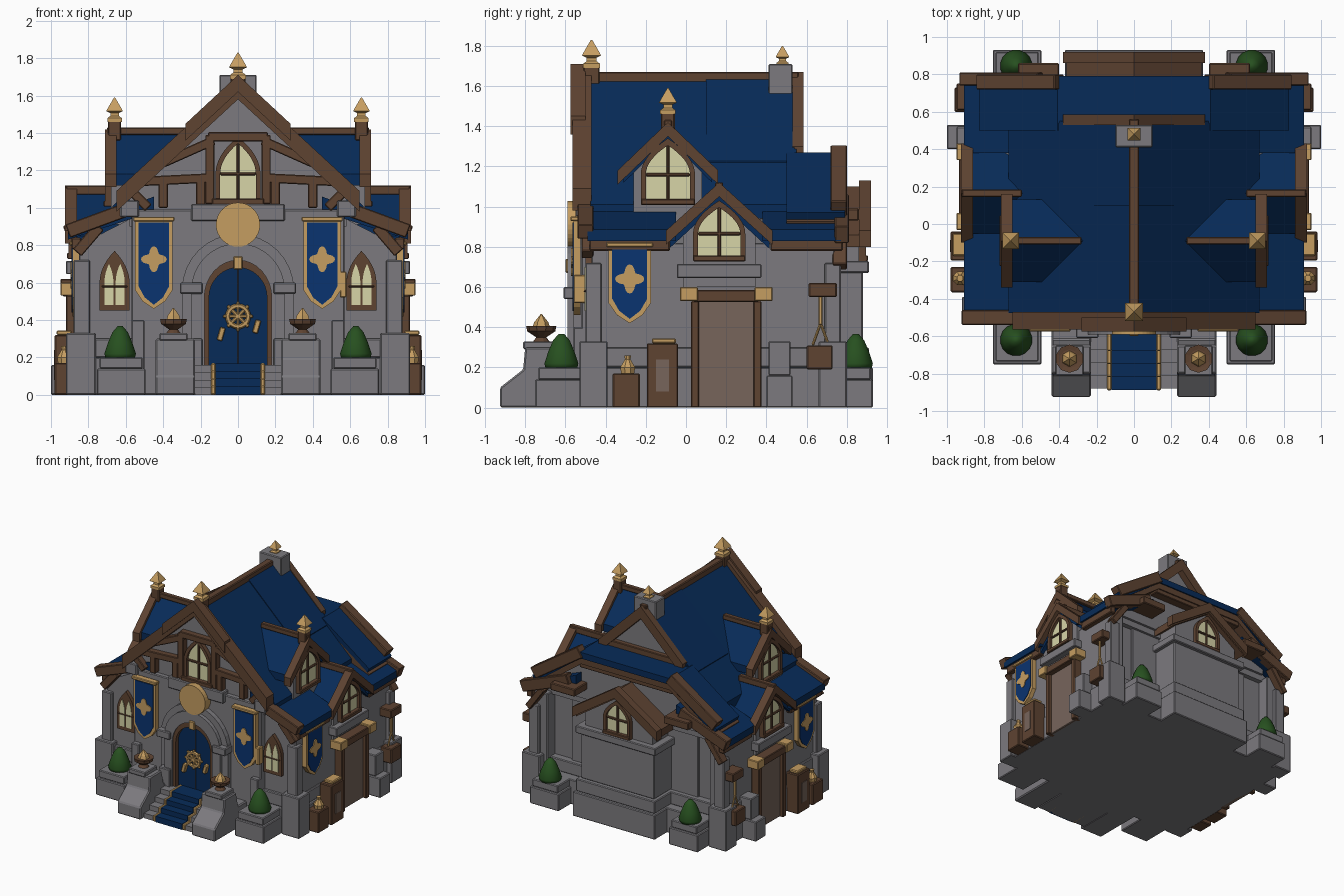
import bpy, bmesh, math
from mathutils import Matrix, Vector

cube = bpy.data.objects.get("Cube")
if cube:
    bpy.data.objects.remove(cube, do_unlink=True)


def material(name, *rgb):
    m = bpy.data.materials.new(name)
    m.use_nodes = True
    m.diffuse_color = (*rgb, 1)
    m.node_tree.nodes["Principled BSDF"].inputs["Base Color"].default_value = (*rgb, 1)
    return m


STONE = material("stone grey", .2, .195, .21)
ROOF = material("roof blue", .0022, .024, .098)
WOOD = material("dark wood", .112, .056, .031)
GOLD = material("gold", .56, .34, .12)
GLASS = material("window cream", .68, .66, .39)
LEAF = material("leaf green", .02, .08, .014)
CLOTH = material("banner blue", .003, .033, .16)
PALE = material("pale wood", .185, .13, .105)


def finish(name, mat, bm, matrix=Matrix(), bevel=0):
    bmesh.ops.recalc_face_normals(bm, faces=bm.faces)
    me = bpy.data.meshes.new(name)
    bm.to_mesh(me)
    bm.free()
    me.transform(matrix)
    me.materials.append(mat)
    ob = bpy.data.objects.new(name, me)
    bpy.context.collection.objects.link(ob)
    if bevel:
        b = ob.modifiers.new("bevel", 'BEVEL')
        b.width, b.segments = bevel, 1
    return ob


def face(angle, x=0, y=0):
    """Wall frame: u runs along the wall, v is up, w points outward."""
    return Matrix.Translation((x, y, 0)) @ Matrix.Rotation(math.radians(angle), 4, 'Z') @ Matrix.Rotation(math.pi / 2, 4, 'X')


def box(name, mat, x, y, z, bevel=0.006):
    bm = bmesh.new()
    bmesh.ops.create_cube(bm, size=1)
    for v in bm.verts:
        v.co = [a[0] + (c + .5) * (a[1] - a[0]) for a, c in zip((x, y, z), v.co)]
    return finish(name, mat, bm, bevel=bevel)


def pair(name, mat, x, y, z):
    for s in (-1, 1):
        box(name, mat, sorted((s * x[0], s * x[1])), y, z)


def prism(name, mat, pts, M, w0, w1, bevel=0):
    bm = bmesh.new()
    f = bm.faces.new([bm.verts.new((u, v, w0)) for u, v in pts])
    ext = bmesh.ops.extrude_face_region(bm, geom=[f])["geom"]
    bmesh.ops.translate(bm, vec=(0, 0, w1 - w0), verts=[g for g in ext if isinstance(g, bmesh.types.BMVert)])
    return finish(name, mat, bm, M, bevel)


def beam(name, mat, p, q, width, M, w0, w1):
    p, q = Vector(p), Vector(q)
    n = (q - p).normalized().orthogonal() * width / 2
    prism(name, mat, [p + n, q + n, q - n, p - n], M, w0, w1, .005)


def gable(name, mat, half, apex, eave, thick, M, w0, w1):
    prism(name, mat, [(-half, eave), (0, apex), (half, eave), (half, eave - thick),
                      (0, apex - thick), (-half, eave - thick)], M, w0, w1)


def arch(w, z0, zs, zt, pointed=True, n=8):
    half = []
    for i in range(n + 1):
        t = i / n if pointed else math.sin(math.pi / 2 * i / n)
        half.append((w * (1 - t * t) if pointed else w * math.sqrt(1 - t * t), zs + (zt - zs) * t))
    right = [(w, z0)] + half
    return right + [(-u, v) for u, v in reversed(right[:-1])]


def window(M, w, z0, z1, rim=.025):
    zs = z0 + (z1 - z0) * .45
    inner = arch(w - rim, z0 + rim, zs, z1 - rim * 1.4)
    prism("window_frame", WOOD, arch(w, z0, zs, z1) + inner[::-1], M, 0, .035)
    prism("window_pane", GLASS, inner, M, 0, .012)
    for p, q in (((0, z0), (0, z1 - rim)), ((-w + rim, zs), (w - rim, zs))):
        beam("window_bar", WOOD, p, q, .016, M, 0, .025)
    beam("window_sill", WOOD, (-w, z0 + rim / 2), (w, z0 + rim / 2), rim * 1.2, M, 0, .045)


def lathe(name, mat, profile, loc, n, smooth=False):
    bm = bmesh.new()
    rings = [[bm.verts.new((r * math.cos(a), r * math.sin(a), z)) for a in
              [math.tau * (k + .5) / n for k in range(n)]] for r, z in profile]
    for a, b in zip(rings, rings[1:]):
        for k in range(n):
            bm.faces.new((a[k], a[(k + 1) % n], b[(k + 1) % n], b[k]))
    bm.faces.new(rings[0])
    bm.faces.new(rings[-1])
    ob = finish(name, mat, bm, Matrix.Translation(loc))
    if smooth:
        ob.data.shade_smooth()


def finial(x, y, z, h):
    lathe("finial", GOLD, [(h * r, h * t) for r, t in ((.42, 0), (.42, .15), (.25, .24), (.25, .36),
          (.48, .44), (.4, .55), (.03, 1))], (x, y, z), 4)


def banner(M, w, z0, z1):
    def shield(g):
        a, b, t = w - g, z0 + g * 1.2, z1 - g
        return [(-a, t), (-a, b + .1), (-a * .6, b + .04), (0, b), (a * .6, b + .04), (a, b + .1), (a, t)]
    prism("banner_trim", GOLD, shield(0), M, 0, .035)
    prism("banner_cloth", CLOTH, shield(.018), M, .03, .04)
    emblem = []
    for k in range(40):
        a = math.tau * k / 40
        r = w * .54 * (1 + .28 * math.cos(4 * a))
        emblem.append((r * math.cos(a), (z0 + z1) / 2 + .025 + r * math.sin(a)))
    prism("banner_emblem", GOLD, emblem, M, .04, .046)
    beam("banner_rod", GOLD, (-w - .01, z1), (w + .01, z1), .024, M, 0, .05)


F, B = face(0), face(180)

# Stone body with recessed rear corners, plinth and gable walls
box("wing_walls", STONE, (-.85, .85), (-.47, .64), (0, .82))
pair("rear_corner_wall", STONE, (.73, .85), (.6, .74), (0, .82))
box("center_walls", STONE, (-.57, .57), (-.52, .66), (0, .99))
box("plinth", STONE, (-.88, .88), (-.52, .77), (0, .2))
box("upper_plinth", STONE, (-.865, .865), (-.495, .7), (.2, .3))
prism("gable_wall", STONE, [(-.58, .9), (.58, .9), (.58, 1.05), (0, 1.62), (-.58, 1.05)], F, -.53, .48)
prism("wing_wall_tops", STONE, [(-.85, .8), (.85, .8), (.5, .98), (-.5, .98)], F, -.68, .47)
prism("rear_wall_top", STONE, [(-.72, .85), (.72, .85), (.72, .94), (.4, 1.16), (-.4, 1.16), (-.72, .94)], F, -.7, -.5)
for y in (-.5, .69):
    pair("corner_buttress", STONE, (.79, .88), (y, y + .08), (0, .72))
    pair("buttress_foot", STONE, (.76, .92), (y - .03, y + .11), (0, .33))
pair("front_pilaster", STONE, (.5, .57), (-.56, -.5), (0, .4))
pair("gable_corbel", STONE, (.53, .63), (-.55, -.47), (.95, 1.04))
pair("side_block", STONE, (.84, 1), (.4, .53), (0, .16))
pair("side_block_cap", STONE, (.84, .95), (.41, .52), (.16, .33))

# Rear bay with window and little roof
for half, y, z in ((.37, .93, (0, .2)), (.355, .91, (.2, .3)), (.33, .88, (.3, .68)), (.36, .91, (.67, .73))):
    box("rear_bay", STONE, (-half, half), (.6, y), z)
prism("rear_bay_gable", STONE, [(-.3, .7), (.3, .7), (.3, .84), (0, 1.05), (-.3, .84)], B, .6, .86)
gable("rear_bay_roof", WOOD, .36, 1.1, .86, .06, B, .6, .9)
gable("rear_bay_verge", WOOD, .38, 1.13, .88, .08, B, .86, .92)
window(face(180, 0, .86), .12, .73, 1.02)

# Main roof, wing roofs and rear roof
gable("main_roof", ROOF, .67, 1.65, 1.01, .07, F, -.55, .475)
gable("roof_course", ROOF, .45, 1.66, 1.226, .06, F, -.54, -.1)
for s in (-1, 1):
    # The wing roof stops on both sides of the lower dormer
    for w0, w1 in ((.05, .49), (-.77, -.38)):
        prism("wing_roof", ROOF, [(s * .45, 1.06), (s * .91, .885), (s * .91, .83), (s * .45, .98)], F, w0, w1)
    beam("wing_verge", WOOD, (s * .57, 1.0), (s * .91, .875), .075, F, .46, .54)
    beam("wing_bracket", WOOD, (s * .86, .76), (s * .74, .9), .06, F, .46, .52)
    beam("rear_wing_verge", WOOD, (s * .5, 1.02), (s * .92, .86), .09, B, .74, .81)
    beam("rear_wing_bracket", WOOD, (s * .87, .7), (s * .74, .88), .05, B, .73, .8)
    beam("rear_roof_verge", WOOD, (s * .4, 1.27), (s * .82, .99), .09, B, .72, .8)
    for y0, y1 in ((-.48, -.08), (.42, .78)):
        box("eave_beam", WOOD, sorted((s * .84, s * .89)), (y0, y1), (.78, .84))
    box("rear_bracket", WOOD, sorted((s * .4, s * .62)), (.66, .86), (.93, .99))
rear_line = [(-.83, .97), (-.41, 1.27), (.41, 1.27), (.83, .97)]
for name, mat, top, bottom, w0 in (("rear_roof", ROOF, 0, .05, .79), ("rear_soffit", WOOD, .045, .1, .78)):
    prism(name, mat, [(u, v - top) for u, v in rear_line] + [(u * .97, v - bottom) for u, v in reversed(rear_line)],
          F, -w0, -.5)
beam("rear_tie_beam", WOOD, (-.42, 1.17), (.42, 1.17), .07, B, .68, .77)
gable("rear_verge", WOOD, .38, 1.67, 1.3, .1, B, .53, .585)
beam("rear_collar", WOOD, (-.36, 1.29), (.36, 1.29), .05, B, .52, .57)
box("ridge_beam", WOOD, (-.028, .028), (-.55, .56), (1.61, 1.67))
box("chimney", STONE, (-.1, .1), (.41, .53), (1.4, 1.71))
finial(0, .48, 1.7, .1)
finial(0, -.47, 1.69, .14)
box("front_finial_post", WOOD, (-.04, .04), (-.51, -.43), (1.6, 1.7))

# Front gable timbers
gable("front_verge", WOOD, .65, 1.69, 1.09, .11, F, .47, .565)
gable("front_verge_cap", WOOD, .28, 1.71, 1.45, .09, F, .5, .575)
beam("front_collar", WOOD, (-.16, 1.38), (.16, 1.38), .05, F, .47, .53)
beam("sill_beam", WOOD, (-.14, 1.03), (.14, 1.03), .04, F, .47, .54)
for s in (-1, 1):
    for name, p, q in (("gable_post", (s * .15, 1.02), (s * .15, 1.39)), ("gable_brace", (s * .13, 1.36), (s * .4, 1.24)),
                       ("gable_rail", (s * .14, 1.16), (s * .54, 1.14)), ("gable_stud", (s * .2, 1), (s * .2, 1.16)),
                       ("gable_stud", (s * .4, 1), (s * .4, 1.16)), ("gable_foot", (s * .48, 1.0), (s * .6, 1.12))):
        beam(name, WOOD, p, q, .05, F, .47, .53)
window(face(0, 0, -.49), .12, 1.02, 1.38)
box("front_ledge", STONE, (-.25, .25), (-.55, -.48), (.93, 1.02))
disc = [(.118 * math.cos(k * math.tau / 32), .91 + .118 * math.sin(k * math.tau / 32)) for k in range(32)]
prism("gold_disc", GOLD, disc, F, .5, .59)

# Entrance arch and door
prism("outer_arch", STONE, arch(.3, .12, .56, .86, False) + arch(.24, .12, .56, .8, False)[::-1], F, .5, .56)
prism("inner_arch", STONE, arch(.25, .12, .56, .81, False) + arch(.18, .12, .52, .72, False)[::-1], F, .5, .59)
prism("door_frame", WOOD, arch(.185, .12, .52, .72, False) + arch(.155, .12, .52, .68, False)[::-1], F, .5, .58)
prism("front_door", ROOF, arch(.16, .12, .52, .69, False), F, .5, .545)
beam("door_seam", WOOD, (0, .13), (0, .68), .008, F, .54, .548)
pair("door_impost", STONE, (.19, .31), (-.61, -.5), (.54, .6))
pair("door_pier", STONE, (.19, .29), (-.61, -.5), (0, .3))
box("keystone", GOLD, (-.025, .025), (-.6, -.53), (.67, .74))
bpy.ops.mesh.primitive_torus_add(major_radius=.055, minor_radius=.014, major_segments=20, minor_segments=6,
                                 location=(0, -.57, .42), rotation=(math.pi / 2, 0, 0))
wheel = bpy.context.object
wheel.name = "door_wheel"
wheel.data.materials.append(GOLD)
for k in range(4):
    d = Vector((math.cos(k * math.pi / 4), math.sin(k * math.pi / 4))) * .08
    beam("wheel_spoke", GOLD, Vector((0, .42)) - d, Vector((0, .42)) + d, .018, F, .56, .58)
for u, v in ((-.1, .32), (.09, .36)):
    beam("door_handle", GOLD, (u, v - .03), (u + .02, v + .04), .03, F, .54, .575)
box("wall_lantern", GOLD, (.545, .58), (-.56, -.5), (.52, .66))

# Steps with carpet
for i in range(4):
    y, z = -.88 + i * .07, (i + 1) * .04
    box("step", STONE, (-.23, .23), (y, -.5), (0, z), 0)
    box("carpet", ROOF, (-.12, .12), (y - .008, -.52), (z - .04, z + .008), 0)
    pair("carpet_edge", GOLD, (.12, .145), (y - .009, -.52), (z - .04, z + .009))

for s in (-1, 1):
    # Stair pedestals with fire bowls
    prism("stair_pedestal", STONE, [(-.925, 0), (-.925, .1), (-.81, .19), (-.8, .3), (-.65, .3), (-.62, .18), (-.5, .18), (-.5, 0)],
          face(90, s * .335), -.105, .105, .008)
    box("pedestal_cap", STONE, (s * .345 - .075, s * .345 + .075), (-.81, -.65), (.29, .33))
    lathe("fire_bowl", WOOD, [(.04, 0), (.025, .02), (.07, .05), (.075, .075), (.05, .07)], (s * .345, -.72, .33), 10)
    lathe("flame", GOLD, [(.045, 0), (.035, .03), (.003, .07)], (s * .345, -.72, .395), 6)
    # Planters
    for y0, y1, by in ((-.75, -.48, -.62), (.7, .93, .845)):
        box("planter", STONE, (s * .625 - .13, s * .625 + .13), (y0, y1), (0, .14))
        box("planter_rim", STONE, (s * .625 - .115, s * .625 + .115), (y0 + .015, y1 - .01), (.14, .2))
        lathe("bush", LEAF, [(.08, 0), (.086, .025), (.066, .085), (.042, .14), (.014, .172)], (s * .63, by, .195), 16, True)
    # Front banners and wing windows
    banner(face(0, s * .45, -.525), .1, .46, .94)
    M = face(0, s * .66, -.47)
    prism("wing_window_frame", WOOD, arch(.08, .45, .6, .77), M, -.01, .03)
    for u in (-.03, .03):
        prism("lancet_pane", GLASS, arch(.024, .48, .6, .7), M @ Matrix.Translation((u, 0, 0)), .02, .035)
    beam("lancet_bar", WOOD, (-.07, .58), (.07, .58), .01, M, .02, .04)

    # Upper dormer
    M = face(90 * s, 0, -.09)
    gable("upper_dormer_roof", ROOF, .22, 1.39, 1.18, .06, M, .15, .67)
    gable("upper_dormer_verge", WOOD, .25, 1.42, 1.18, .07, M, .65, .71)
    prism("upper_dormer_wall", STONE, [(-.17, .91), (.17, .91), (.17, 1.17), (0, 1.34), (-.17, 1.17)], M, .4, .68)
    beam("upper_dormer_ridge", WOOD, (0, 1.39), (0, 1.43), .04, M, .28, .7)
    box("finial_post", WOOD, (s * .66 - .035, s * .66 + .035), (-.125, -.055), (1.36, 1.47))
    window(face(90 * s, s * .675, -.09), .135, 1.01, 1.34)
    finial(s * .66, -.09, 1.46, .13)

    # Lower dormer
    M = face(90 * s, 0, .165)
    gable("lower_dormer_roof", ROOF, .25, 1.08, .85, .06, M, .45, .88)
    gable("lower_dormer_verge", WOOD, .265, 1.12, .88, .07, M, .86, .925)
    prism("lower_dormer_wall", STONE, [(-.18, .6), (.18, .6), (.18, .86), (0, 1.04), (-.18, .86)], M, .5, .87)
    beam("lower_dormer_ridge", WOOD, (0, 1.07), (0, 1.12), .04, M, .6, .92)
    beam("lower_dormer_ledge", STONE, (-.21, .68), (.21, .68), .07, M, .8, .92)
    window(face(90 * s, s * .87, .165), .13, .73, 1.03)

    # Side door
    M = face(90 * s, s * .85, .2)
    beam("side_door", PALE, (0, 0), (0, .53), .3, M, 0, .04)
    for u in (-.155, .155):
        beam("side_door_post", WOOD, (u, 0), (u, .53), .04, M, 0, .07)
        beam("lintel_end", GOLD, (u * 1.2, .53), (u * 1.2, .6), .09, M, 0, .1)
    beam("side_door_lintel", WOOD, (-.16, .555), (.16, .555), .06, M, 0, .085)
    banner(face(90 * s, s * .85, -.28), .105, .42, .81)

    # Crates, bottle and hanging crate
    reach = sorted((s * .87, s * .98))
    box("crate", WOOD, reach, (-.365, -.23), (0, .17))
    lathe("bottle", GOLD, [(.035, 0), (.04, .03), (.015, .07), (.018, .09)], (s * .93, -.29, .17), 8)
    box("cabinet", WOOD, reach, (-.195, -.04), (0, .32))
    box("cabinet_panel", PALE, sorted((s * .97, s * .985)), (-.15, -.085), (.08, .24), 0)
    box("cabinet_lid", GOLD, sorted((s * .89, s * .97)), (-.17, -.05), (.32, .345))
    box("hanging_bracket", WOOD, sorted((s * .84, s * .95)), (.61, .75), (.55, .62))
    M = face(90, s * .91, .67)
    for dy in (-.04, .04):
        beam("hanging_chain", GOLD, (dy, .31), (0, .42), .014, M, -.007, .007)
    beam("hanging_chain", GOLD, (0, .41), (0, .56), .02, M, -.01, .01)
    box("hanging_crate", WOOD, (s * .91 - .05, s * .91 + .05), (.6, .73), (.19, .31))
